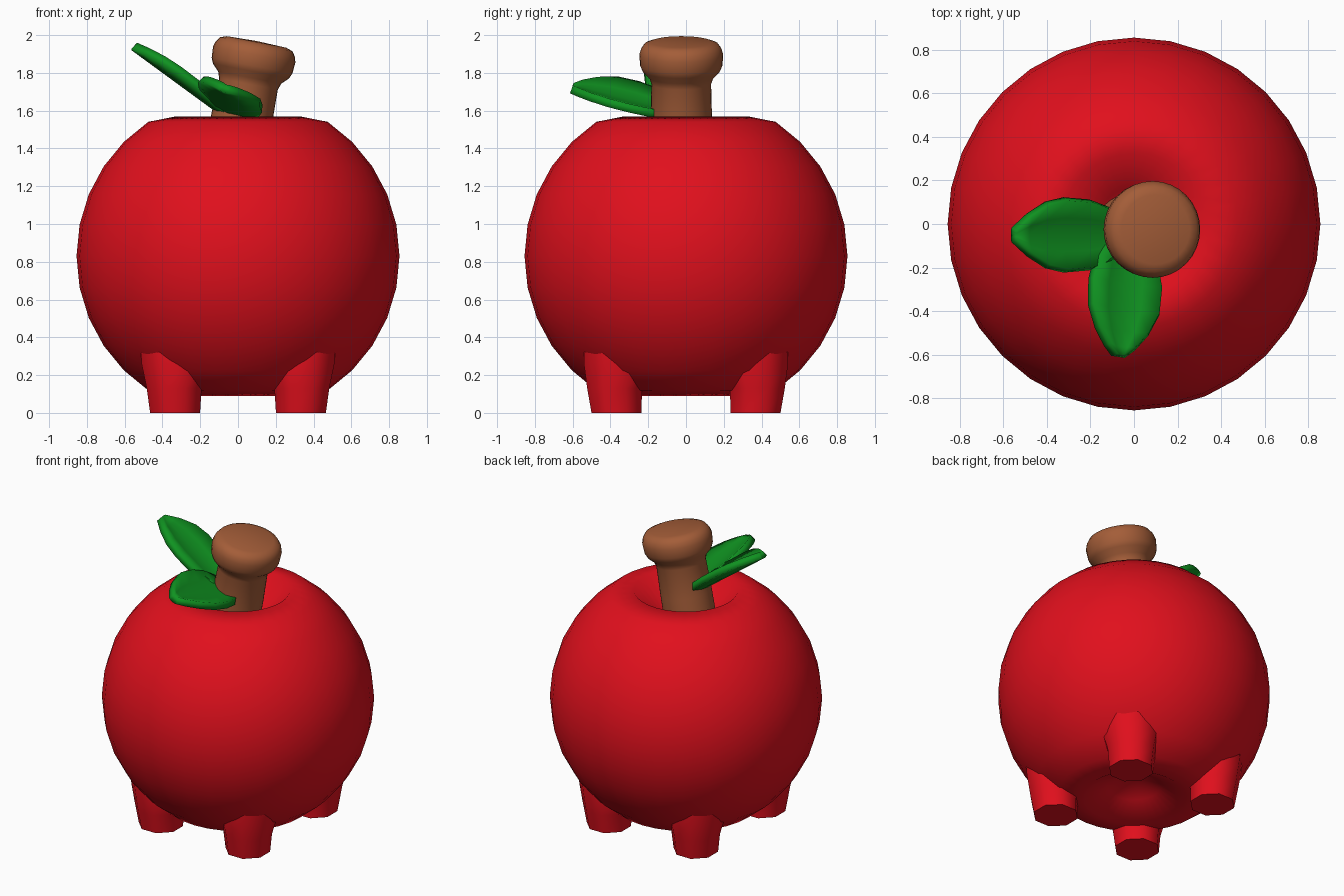
import bpy, bmesh, math
from mathutils import Vector, Matrix

if "Cube" in bpy.data.objects:
    bpy.data.objects.remove(bpy.data.objects["Cube"])


def material(name, color):
    m = bpy.data.materials.new(name)
    m.diffuse_color = (*color, 1)
    m.use_nodes = True
    m.node_tree.nodes["Principled BSDF"].inputs["Base Color"].default_value = m.diffuse_color
    return m


RED = material("red", (0.75, 0.005, 0.012))
BROWN = material("brown", (0.37, 0.11, 0.04))
GREEN = material("green", (0.005, 0.29, 0.015))


def finish(name, bm, mat, angle):
    bmesh.ops.recalc_face_normals(bm, faces=bm.faces)
    me = bpy.data.meshes.new(name)
    bm.to_mesh(me)
    bm.free()
    me.materials.append(mat)
    ob = bpy.data.objects.new(name, me)
    bpy.context.collection.objects.link(ob)
    bpy.ops.object.select_all(action='DESELECT')
    ob.select_set(True)
    bpy.context.view_layer.objects.active = ob
    bpy.ops.object.shade_smooth_by_angle(angle=math.radians(angle))
    return ob


def lathe(name, rings, n, mat, angle=40, matrix=Matrix(), phase=0):
    """Rings of (radius, height, x offset, y offset), closed at both ends."""
    bm = bmesh.new()
    loops = []
    for r, z, *off in rings:
        ox, oy = off or (0, 0)
        if r == 0:
            loops.append([bm.verts.new((ox, oy, z))] * n)
            continue
        loops.append([bm.verts.new((ox + r * math.cos(phase + math.tau * i / n),
                                    oy + r * math.sin(phase + math.tau * i / n), z))
                      for i in range(n)])
    for a, b in zip(loops, loops[1:]):
        for i in range(n):
            j = (i + 1) % n
            bm.faces.new(dict.fromkeys((a[i], a[j], b[j], b[i])))
    for end in (loops[0], loops[-1]):
        if end[0] is not end[1]:
            bm.faces.new(end)
    bm.transform(matrix)
    return finish(name, bm, mat, angle)


# Apple body: 32 x 16 sphere with flattened shoulders and dimpled poles
R, CZ = 0.855, 0.83
body = [(0, 0.27), (0.167, 0.17), (0.327, 0.09)]
for k in range(3, 14):
    a = math.pi * k / 16
    body.append((R * math.sin(a), CZ - R * math.cos(a)))
body += [(0.327, 1.57), (0.167, 1.40), (0, 1.32)]
lathe("apple_body", body, 32, RED, 60)

# Four stubby feet that lean outwards into the body
for sx, xn in ((-1, "left"), (1, "right")):
    for sy, yn in ((-1, "front"), (1, "back")):
        ring = lambda r, z, x, y: (r, z, sx * x, sy * y)
        lathe(f"{yn}_{xn}_foot",
              [ring(0.143, 0, 0.333, 0.368), ring(0.157, 0.13, 0.338, 0.378),
               ring(0.19, 0.26, 0.335, 0.365), ring(0.17, 0.38, 0.36, 0.38)],
              8, RED, 50, phase=math.pi / 8)

# Leaning stem with a rounded cap
stem = [(0, 0), (0.165, 0), (0.163, 0.3), (0.158, 0.50), (0.17, 0.535), (0.205, 0.57),
        (0.218, 0.60), (0.222, 0.66), (0.213, 0.69), (0.195, 0.715), (0.16, 0.727), (0, 0.732)]
lathe("stem", stem, 32, BROWN, 60,
      Matrix.Translation((-0.04, -0.025, 1.25)) @ Matrix.Rotation(math.radians(11), 4, 'Y'))


def leaf(name, base, tip, roll, stations):
    """Cupped blade; stations are (fraction of length, half width)."""
    base, tip = Vector(base), Vector(tip)
    x = (tip - base).normalized()
    y = Vector((0, 0, 1)).cross(x).normalized()
    y.rotate(Matrix.Rotation(math.radians(roll), 3, x))
    z = x.cross(y)
    bm = bmesh.new()
    rows = []
    for t, w in stations:
        p = base.lerp(tip, t)
        rows.append([bm.verts.new(p + y * w * s + z * (0.25 * w * (s * s) - 0.02))
                     for s in (-1, -0.5, 0, 0.5, 1)])
    for a, b in zip(rows, rows[1:]):
        for i in range(4):
            bm.faces.new((a[i], a[i + 1], b[i + 1], b[i]))
    ob = finish(name, bm, GREEN, 40)
    mod = ob.modifiers.new("thickness", 'SOLIDIFY')
    mod.thickness = 0.045
    mod.offset = 0


# Two leaves
leaf("side_leaf", (0.0, -0.05, 1.56), (-0.54, -0.05, 1.955), 0,
     [(0, 0.06), (0.2, 0.12), (0.38, 0.155), (0.6, 0.165), (0.75, 0.145), (0.89, 0.09), (1, 0.025)])
leaf("front_leaf", (-0.03, -0.06, 1.60), (-0.06, -0.60, 1.735), -22,
     [(0, 0.08), (0.2, 0.15), (0.4, 0.175), (0.62, 0.17), (0.8, 0.125), (0.93, 0.07), (1, 0.025)])
